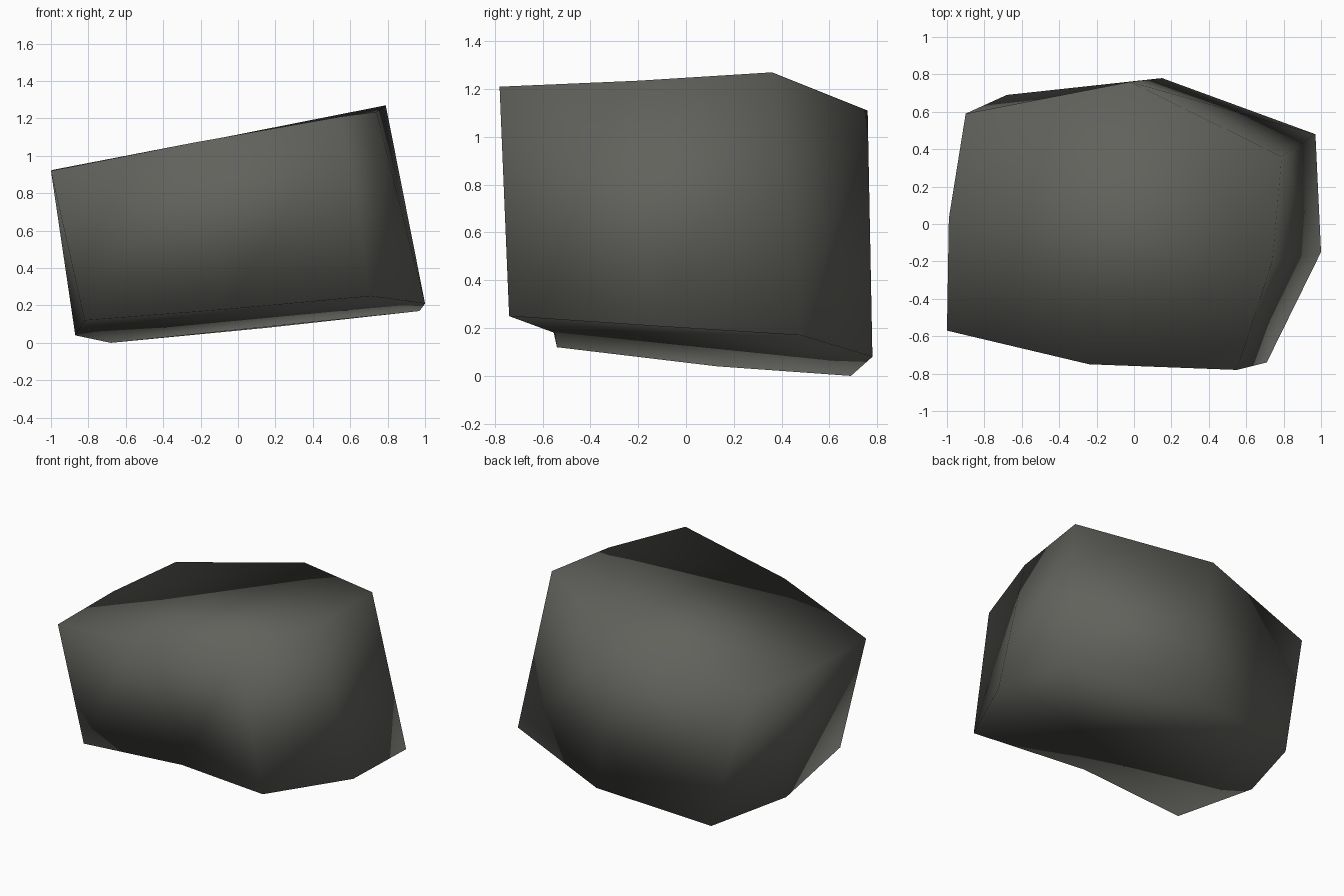
import bpy, bmesh

if "Cube" in bpy.data.objects:
    bpy.data.objects.remove(bpy.data.objects["Cube"])

# upper and lower outlines of the boulder, counter-clockwise from front left
TOP = [(-1.0, -0.57, 0.92), (-0.24, -0.75, 1.07), (0.55, -0.78, 1.21), (0.74, -0.20, 1.235),
       (0.79, 0.36, 1.27), (-0.02, 0.76, 1.11), (-0.90, 0.59, 0.94), (-0.99, 0.03, 0.925)]
BOTTOM = [(-0.82, -0.54, 0.12), (-0.05, -0.55, 0.18), (0.71, -0.74, 0.25), (1.0, -0.15, 0.21),
          (0.97, 0.48, 0.17), (0.15, 0.78, 0.08), (-0.68, 0.69, 0.0), (-0.87, 0.13, 0.04)]

# stone colour
stone = bpy.data.materials.new("dark_grey_stone")
stone.diffuse_color = (0.12, 0.12, 0.108, 1)
stone.use_nodes = True
stone.node_tree.nodes["Principled BSDF"].inputs["Base Color"].default_value = stone.diffuse_color

# boulder: the two outlines bridged by sides and capped
bm = bmesh.new()
top = [bm.verts.new(p) for p in TOP]
bottom = [bm.verts.new(p) for p in BOTTOM]
n = len(top)
for i in range(n):
    j = (i + 1) % n
    bm.faces.new((bottom[i], bottom[j], top[j], top[i]))
bm.faces.new(top)
bm.faces.new(bottom[::-1])

# one soft, fully smooth surface
for f in bm.faces:
    f.smooth = True

mesh = bpy.data.meshes.new("boulder")
bm.to_mesh(mesh)
bm.free()
mesh.materials.append(stone)
bpy.context.collection.objects.link(bpy.data.objects.new("boulder", mesh))
